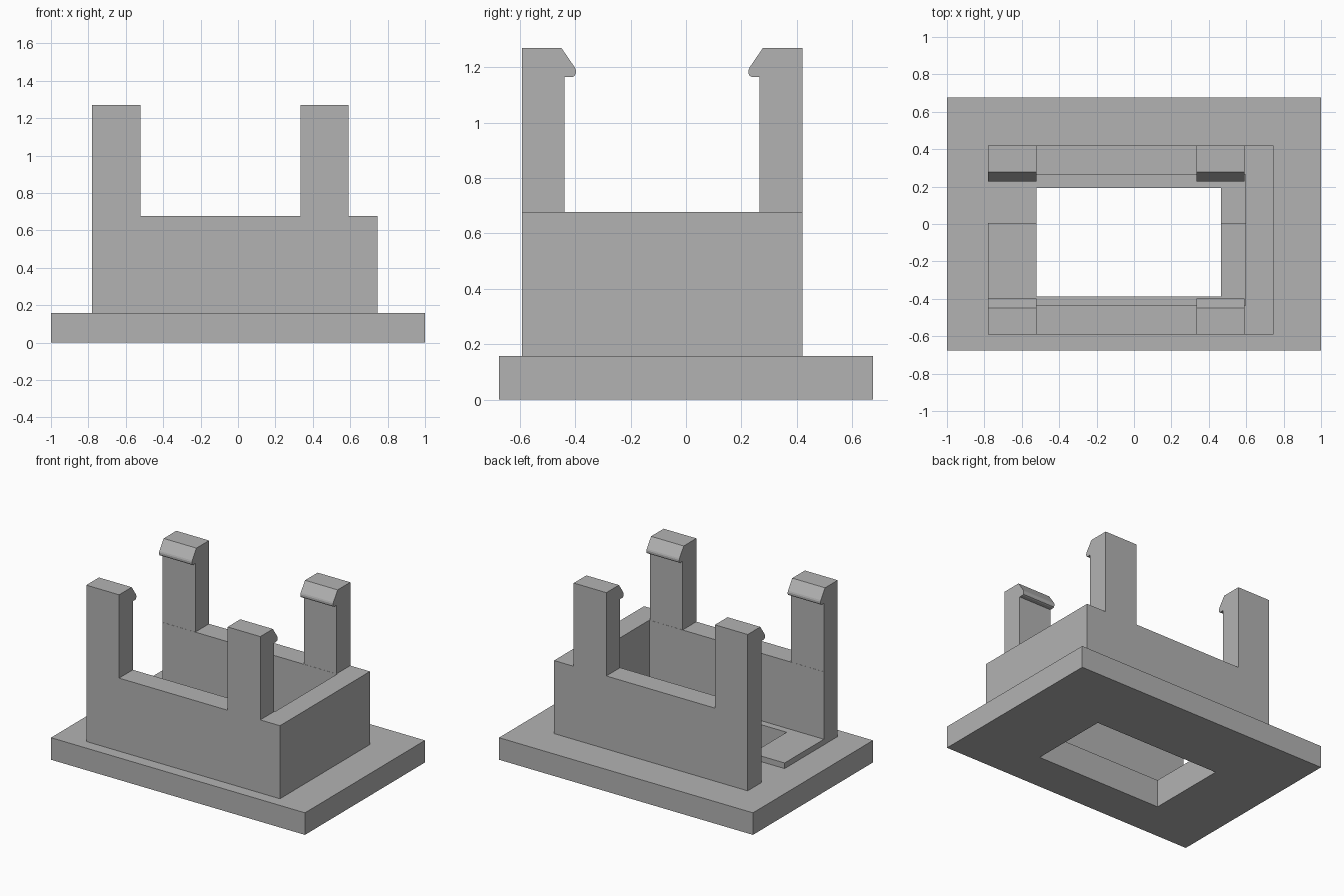
import bpy
import bmesh
from mathutils import Vector

default = bpy.data.objects.get("Cube")
if default:
    bpy.data.objects.remove(default, do_unlink=True)

grey = bpy.data.materials.new("plain_grey")
grey.use_nodes = True
colour = (0.45, 0.45, 0.45, 1)
grey.diffuse_color = colour
grey.node_tree.nodes["Principled BSDF"].inputs["Base Color"].default_value = colour


def prism(name, points, sweep):
    """Extrude a closed outline of 3D points along the sweep vector."""
    bm = bmesh.new()
    face = bm.faces.new([bm.verts.new(p) for p in points])
    grown = bmesh.ops.extrude_face_region(bm, geom=[face])["geom"]
    verts = [g for g in grown if isinstance(g, bmesh.types.BMVert)]
    bmesh.ops.translate(bm, verts=verts, vec=Vector(sweep))
    bmesh.ops.recalc_face_normals(bm, faces=bm.faces)
    mesh = bpy.data.meshes.new(name)
    bm.to_mesh(mesh)
    bm.free()
    mesh.materials.append(grey)
    obj = bpy.data.objects.new(name, mesh)
    bpy.context.collection.objects.link(obj)
    return obj


def upright(name, outline, z0, z1):
    return prism(name, [(x, y, z0) for x, y in outline], (0, 0, z1 - z0))


def box(name, x0, x1, y0, y1, z0, z1):
    return upright(name, [(x0, y0), (x1, y0), (x1, y1), (x0, y1)], z0, z1)


BASE_TOP, FLOOR_TOP, WALL_TOP, ARM_TOP = 0.157, 0.197, 0.677, 1.27
LEFT, RIGHT, FRONT, BACK = -0.78, 0.745, -0.592, 0.42
IN_RIGHT, IN_FRONT, IN_BACK = 0.595, -0.437, 0.265

# Base plate and the half-width raised floor, both pierced by one window
base = box("base_plate", -1, 1, -0.675, 0.675, 0, BASE_TOP)
floor = box("raised_floor", LEFT, IN_RIGHT, IN_FRONT, 0.005, BASE_TOP, FLOOR_TOP)
cutter = box("window_cutter", -0.522, 0.465, -0.387, 0.192, -0.5, 0.5)
cutter.hide_render = True
cutter.hide_set(True)
cutter.display_type = 'WIRE'
for obj in (base, floor):
    cut = obj.modifiers.new("window", 'BOOLEAN')
    cut.operation = 'DIFFERENCE'
    cut.solver = 'EXACT'
    cut.object = cutter
    bpy.context.view_layer.objects.active = obj
    bpy.ops.object.modifier_apply(modifier=cut.name)
bpy.data.objects.remove(cutter, do_unlink=True)

# Three-sided wall, open on one end
upright("u_shaped_wall", [
    (LEFT, FRONT), (RIGHT, FRONT), (RIGHT, BACK), (LEFT, BACK),
    (LEFT, IN_BACK), (IN_RIGHT, IN_BACK), (IN_RIGHT, IN_FRONT), (LEFT, IN_FRONT),
], BASE_TOP, WALL_TOP)

# Snap-fit arms: (distance inward from the outer face, height)
hook = [(0, WALL_TOP), (0.154, WALL_TOP), (0.154, 1.165), (0.182, 1.165),
        (0.19, 1.169), (0.194, 1.178), (0.194, 1.19), (0.19, 1.2),
        (0.142, ARM_TOP), (0, ARM_TOP)]
for side, outer, inward in (("front", FRONT, 1), ("back", BACK, -1)):
    for end, x0, x1 in (("right", LEFT, -0.522), ("left", 0.333, 0.59)):
        prism(f"{side}_{end}_snap_arm",
              [(x0, outer + inward * d, z) for d, z in hook], (x1 - x0, 0, 0))
